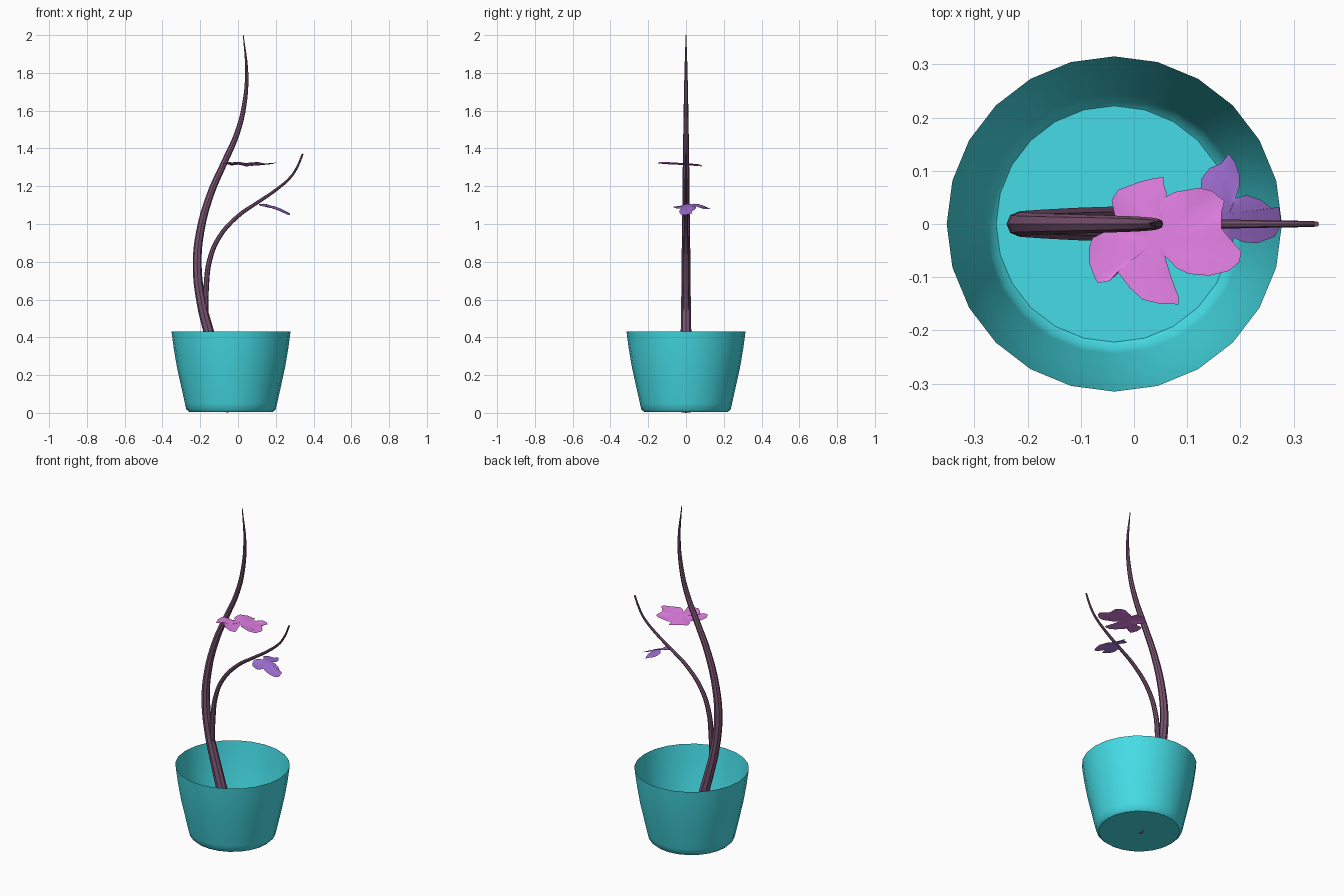
import bpy, bmesh, math

if "Cube" in bpy.data.objects:
    bpy.data.objects.remove(bpy.data.objects["Cube"])


def material(name, rgb):
    m = bpy.data.materials.new(name)
    m.diffuse_color = (*rgb, 1)
    m.use_nodes = True
    m.node_tree.nodes["Principled BSDF"].inputs["Base Color"].default_value = m.diffuse_color
    return m


def finish(name, bm, mat, smooth=None):
    me = bpy.data.meshes.new(name)
    bm.to_mesh(me)
    bm.free()
    me.materials.append(mat)
    ob = bpy.data.objects.new(name, me)
    bpy.context.collection.objects.link(ob)
    if smooth:
        select(ob)
        bpy.ops.object.shade_smooth_by_angle(angle=math.radians(smooth))
    return ob


def select(ob):
    bpy.ops.object.select_all(action='DESELECT')
    ob.select_set(True)
    bpy.context.view_layer.objects.active = ob


def lathe(name, profile, cx, sides, mat):
    """Open single-walled vessel with a closed floor."""
    bm = bmesh.new()
    rings = [[bm.verts.new((cx + r * math.cos(2 * math.pi * i / sides),
                            r * math.sin(2 * math.pi * i / sides), z))
              for i in range(sides)] for r, z in profile]
    bm.faces.new(rings[0][::-1])
    for a, b in zip(rings, rings[1:]):
        for i in range(sides):
            j = (i + 1) % sides
            bm.faces.new((a[i], a[j], b[j], b[i]))
    return finish(name, bm, mat, 40)


def stalk(name, path, mat):
    """Tapered eight-sided tube through (x, z, radius) points."""
    cu = bpy.data.curves.new(name, 'CURVE')
    cu.dimensions = '3D'
    cu.bevel_depth = 1
    cu.bevel_resolution = 2
    cu.resolution_u = 4
    cu.use_fill_caps = True
    sp = cu.splines.new('BEZIER')
    sp.bezier_points.add(len(path) - 1)
    for p, (x, z, r) in zip(sp.bezier_points, path):
        p.co = (x, 0, z)
        p.radius = r
        p.handle_left_type = p.handle_right_type = 'AUTO'
    cu.materials.append(mat)
    ob = bpy.data.objects.new(name, cu)
    bpy.context.collection.objects.link(ob)
    select(ob)
    bpy.ops.object.convert(target='MESH')
    bpy.ops.object.shade_smooth_by_angle(angle=math.radians(30))


def leaf(name, outline, centre, height, mat):
    """Lobed sheet: outline and a middle ring fanned round the centre."""
    bm = bmesh.new()
    cx, cy = centre

    def ring(t):
        pts = [(cx + (x - cx) * t, cy + (y - cy) * t) for x, y in outline]
        return [bm.verts.new((x, y, height(x, y))) for x, y in pts]
    outer, inner = ring(1), ring(0.5)
    mid = bm.verts.new((cx, cy, height(cx, cy)))
    n = len(outline)
    for i in range(n):
        j = (i + 1) % n
        bm.faces.new((outer[i], outer[j], inner[j], inner[i]))
        bm.faces.new((inner[i], inner[j], mid))
    bmesh.ops.recalc_face_normals(bm, faces=bm.faces)
    if sum(f.normal.z for f in bm.faces) < 0:
        bmesh.ops.reverse_faces(bm, faces=bm.faces)
    finish(name, bm, mat, 40)


teal = material("teal", (0.06, 0.72, 0.79))
bark = material("bark", (0.2, 0.09, 0.17))
pink = material("pink", (0.78, 0.22, 0.79))
purple = material("purple", (0.35, 0.16, 0.65))

# Pot
lathe("pot", [(0.222, 0.005), (0.236, 0.018), (0.244, 0.05), (0.264, 0.14),
              (0.286, 0.24), (0.303, 0.34), (0.315, 0.43)], -0.037, 24, teal)

# Main stem and side branch
stalk("main_stem", [(-0.03, 0.01, .033), (-0.095, 0.22, .031),
                    (-0.155, 0.43, .028), (-0.193, 0.58, .0255),
                    (-0.216, 0.78, .0235), (-0.2, 0.96, .0215),
                    (-0.145, 1.16, .019), (-0.075, 1.32, .017),
                    (-0.005, 1.48, .0145), (0.033, 1.63, .012),
                    (0.046, 1.8, .0085), (0.028, 2.0, .002)], bark)
stalk("side_branch", [(-0.172, 0.53, .015), (-0.168, 0.67, .0145),
                      (-0.15, 0.81, .0135), (-0.1, 0.93, .012),
                      (0.0, 1.042, .0105), (0.1, 1.112, .009),
                      (0.2, 1.18, .008), (0.28, 1.25, .0065),
                      (0.315, 1.305, .006), (0.343, 1.372, .005)], bark)

# Large five-lobed leaf
leaf("upper_leaf", [
    (-.036, .015), (-.042, .045), (-.03, .064), (.01, .079), (.038, .086),
    (.055, .088), (.057, .07), (.062, .058), (.052, .046), (.076, .06),
    (.122, .068), (.147, .062), (.17, .043), (.164, .02), (.164, -.008),
    (.179, -.026), (.202, -.052), (.198, -.071), (.179, -.088), (.142, -.097),
    (.104, -.094), (.08, -.083), (.058, -.06), (.07, -.1), (.084, -.137),
    (.084, -.151), (.048, -.15), (.016, -.142), (-.008, -.12), (-.027, -.095),
    (-.031, -.09), (-.046, -.107), (-.068, -.111), (-.074, -.1), (-.085, -.071),
    (-.085, -.045), (-.078, -.026), (-.055, -.015), (-.03, -.012), (-.02, 0)],
    (.042, -.03),
    lambda x, y: 1.318 - 0.06 * (y + .03) + 0.006 * math.sin(45 * x + 30 * y),
    pink)

# Small three-lobed leaf
leaf("lower_leaf", [
    (.125, .064), (.127, .086), (.142, .105), (.164, .114), (.178, .132),
    (.19, .116), (.198, .092), (.198, .07), (.191, .049), (.213, .054),
    (.239, .045), (.258, .03), (.273, .032), (.277, -.002), (.264, -.024),
    (.232, -.036), (.204, -.034), (.188, -.026), (.182, -.05), (.172, -.07),
    (.148, -.062), (.13, -.05), (.115, -.025), (.11, 0), (.125, .016),
    (.15, .028), (.138, .045)],
    (.178, .018),
    lambda x, y: 1.103 - 1.6 * max(x - .15, 0) ** 2 - 0.19 * (x - .12)
    + 0.008 * math.sin(40 * y),
    purple)
